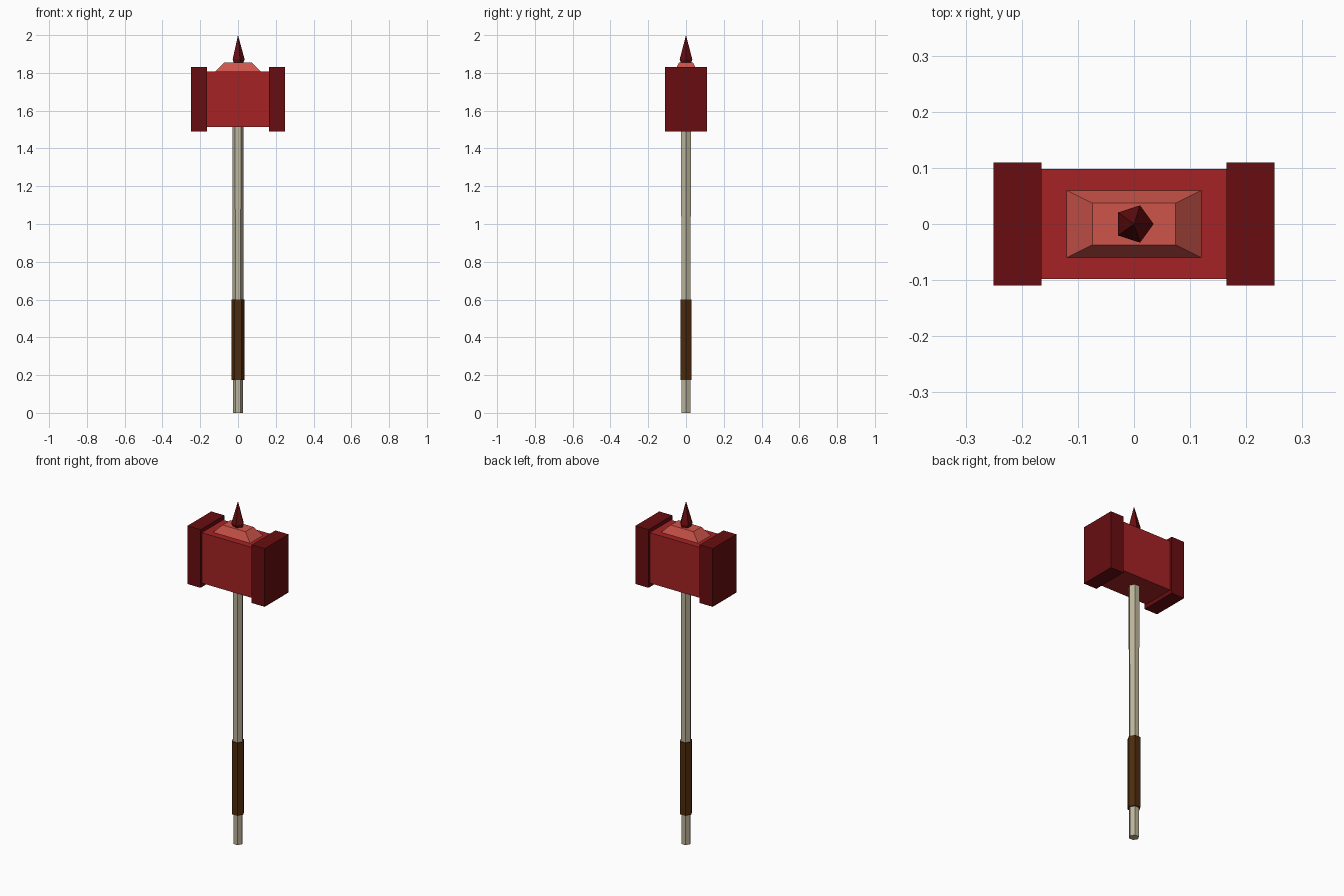
import bpy, bmesh, math

if "Cube" in bpy.data.objects:
    bpy.data.objects.remove(bpy.data.objects["Cube"])


def material(name, rgb):
    m = bpy.data.materials.new(name)
    m.diffuse_color = (*rgb, 1)
    m.use_nodes = True
    m.node_tree.nodes["Principled BSDF"].inputs["Base Color"].default_value = m.diffuse_color
    return m


RED = material("red", (0.38, 0.016, 0.018))
DARK_RED = material("dark red", (0.14, 0.004, 0.005))
LIGHT_RED = material("light red", (0.61, 0.09, 0.07))
WOOD = material("pale wood", (0.51, 0.46, 0.33))
LEATHER = material("brown leather", (0.075, 0.025, 0.004))


def loft(name, rings, mat):
    """Skin a stack of rings (a one-point ring is a tip) and cap the ends."""
    bm = bmesh.new()
    rows = [[bm.verts.new(p) for p in ring] for ring in rings]
    for a, b in zip(rows, rows[1:]):
        n = len(a)
        for i in range(n):
            j = (i + 1) % n
            bm.faces.new((a[i], a[j], b[0]) if len(b) == 1 else (a[i], a[j], b[j], b[i]))
    bm.faces.new(rows[0][::-1])
    if len(rows[-1]) > 2:
        bm.faces.new(rows[-1])
    bmesh.ops.recalc_face_normals(bm, faces=bm.faces)
    me = bpy.data.meshes.new(name)
    bm.to_mesh(me)
    bm.free()
    me.materials.append(mat)
    ob = bpy.data.objects.new(name, me)
    bpy.context.collection.objects.link(ob)
    return ob


def rect(x, y, z, cx=0):
    return [(cx - x, -y, z), (cx + x, -y, z), (cx + x, y, z), (cx - x, y, z)]


def polygon(n, r, z):
    if r == 0:
        return [(0, 0, z)]
    return [(r * math.cos(i * math.tau / n), r * math.sin(i * math.tau / n), z) for i in range(n)]


# Handle: six-sided, slightly thicker toward the head
loft("shaft", [polygon(6, 0.027, 0), polygon(6, 0.030, 1.53)], WOOD)
loft("grip", [polygon(6, 0.035, 0.175), polygon(6, 0.035, 0.60)], LEATHER)

# Head: block, two striking caps and a bevelled top plate
loft("head_block", [rect(0.17, 0.098, 1.513), rect(0.17, 0.098, 1.808)], RED)
for side, s in (("left", -1), ("right", 1)):
    loft("striking_cap_" + side,
         [rect(0.0425, 0.11, z, s * 0.2075) for z in (1.49, 1.83)], DARK_RED)
loft("top_plate", [rect(0.122, 0.061, 1.806), rect(0.074, 0.037, 1.854)], LIGHT_RED)

# Five-sided spike with a pinched foot
loft("spike", [polygon(5, 0.027, 1.85), polygon(5, 0.035, 1.872), polygon(5, 0, 2.0)], DARK_RED)
